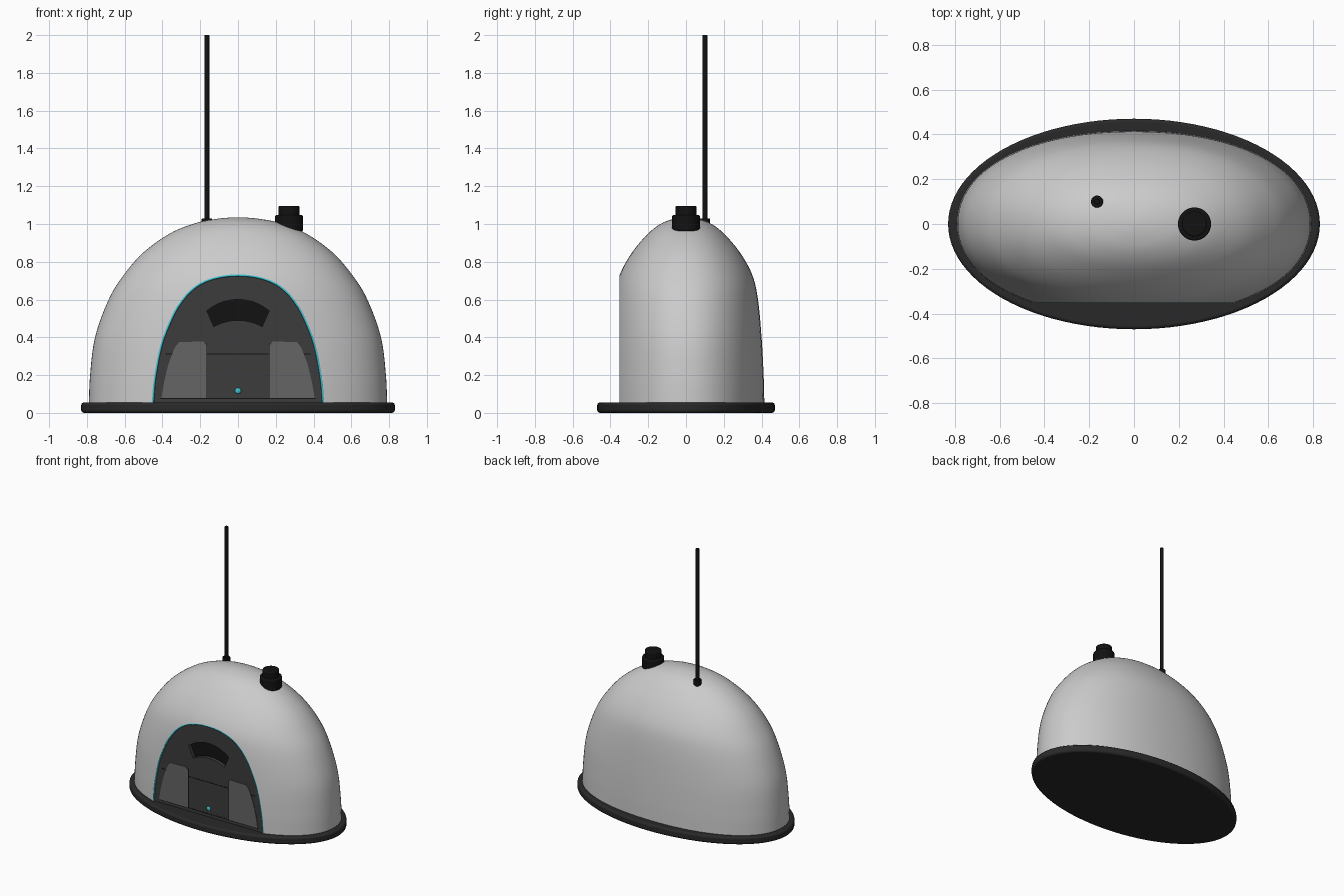
import bpy, bmesh, math
from mathutils import Vector

if "Cube" in bpy.data.objects:
    bpy.data.objects.remove(bpy.data.objects["Cube"])


def material(name, r, g, b):
    m = bpy.data.materials.new(name)
    m.diffuse_color = (r, g, b, 1)
    m.use_nodes = True
    m.node_tree.nodes["Principled BSDF"].inputs["Base Color"].default_value = m.diffuse_color
    return m


RUBBER = material("rubber", .022, .022, .022)
BLACK = material("black", .006, .006, .006)
DARK = material("dark_panel", .045, .045, .045)
MID = material("mid_grey", .13, .13, .13)
CYAN = material("cyan", .05, .55, .65)
FRONT = -.35


def finish(name, bm, mat=None, bevel=0, smooth=True):
    bmesh.ops.recalc_face_normals(bm, faces=bm.faces)
    me = bpy.data.meshes.new(name)
    bm.to_mesh(me)
    bm.free()
    ob = bpy.data.objects.new(name, me)
    bpy.context.collection.objects.link(ob)
    if mat:
        me.materials.append(mat)
    if smooth:
        bpy.ops.object.select_all(action='DESELECT')
        ob.select_set(True)
        bpy.context.view_layer.objects.active = ob
        bpy.ops.object.shade_smooth_by_angle(angle=math.radians(35))
    if bevel:
        b = ob.modifiers.new("bevel", 'BEVEL')
        b.width, b.segments, b.limit_method = bevel, 3, 'ANGLE'
    return ob


def cylinder(name, x, y, z0, z1, rx, ry, mat, bevel=0, n=48):
    bm = bmesh.new()
    bmesh.ops.create_cone(bm, cap_ends=True, segments=n, radius1=1, radius2=1, depth=1)
    for v in bm.verts:
        v.co = (x + v.co.x * rx, y + v.co.y * ry, z0 + (v.co.z + .5) * (z1 - z0))
    return finish(name, bm, mat, bevel)


def plate(name, pts, y0, y1, mat, bevel=0):
    """Extrude an x-z outline from y0 back to y1."""
    bm = bmesh.new()
    f = bm.faces.new([bm.verts.new((x, y0, z)) for x, z in pts])
    ext = bmesh.ops.extrude_face_region(bm, geom=[f])
    bmesh.ops.translate(bm, vec=(0, y1 - y0, 0),
                        verts=[g for g in ext['geom'] if isinstance(g, bmesh.types.BMVert)])
    return finish(name, bm, mat, bevel, smooth=False)


# Dome: superelliptic rings along a smooth profile (half width, half depth, height)
PROFILE = [Vector(p) for p in (
    (.79, .415, .045), (.783, .411, .2), (.757, .40, .4), (.685, .381, .6), (.605, .351, .73),
    (.50, .285, .85), (.36, .20, .95), (.23, .13, 1.003), (.115, .065, 1.027), (0, 0, 1.035))]


def spline(pts, steps):
    ext = [2 * pts[0] - pts[1]] + pts + [Vector((-pts[-2].x, -pts[-2].y, pts[-2].z))]
    out = []
    for i in range(1, len(ext) - 2):
        a, b, c, d = ext[i - 1:i + 3]
        for k in range(steps):
            t = k / steps
            out.append(.5 * (2 * b + (c - a) * t + (2 * a - 5 * b + 4 * c - d) * t * t
                             + (3 * b - a - 3 * c + d) * t ** 3))
    return out


N, P = 96, 2 / 2.15
bm = bmesh.new()
rings = []
for rx, ry, z in spline(PROFILE, 5):
    ring = []
    for i in range(N):
        a = 2 * math.pi * i / N
        c, s = math.cos(a), math.sin(a)
        ring.append(bm.verts.new((math.copysign(abs(c) ** P, c) * rx,
                                  math.copysign(abs(s) ** P, s) * ry, z)))
    rings.append(ring)
for lo, hi in zip(rings, rings[1:]):
    for i in range(N):
        j = (i + 1) % N
        bm.faces.new((lo[i], lo[j], hi[j], hi[i]))
top = bm.verts.new((0, 0, 1.035))
for i in range(N):
    bm.faces.new((rings[-1][i], rings[-1][(i + 1) % N], top))
# Slice the front flat and keep the arch outline for the panel
bmesh.ops.bisect_plane(bm, geom=bm.verts[:] + bm.edges[:] + bm.faces[:], dist=1e-6,
                       plane_co=(0, FRONT, 0), plane_no=(0, -1, 0), clear_outer=True)
arch = [(v.co.x, v.co.z) for v in bm.verts if abs(v.co.y - FRONT) < 1e-5]
arch.sort(key=lambda p: math.atan2(p[1] - .04, p[0]))
finish("dome_shell", bm)

# Base skirt
cylinder("base_skirt", 0, 0, 0, .055, .83, .47, RUBBER, .014, 96)

# Front panel with a recessed curved slot
PANEL = FRONT + .006
panel = plate("front_panel", arch, PANEL, PANEL + .06, DARK)


def arc(half, z_side, z_mid, n=16):
    h = z_mid - z_side
    r = (half * half + h * h) / (2 * h)
    a = math.asin(half / r)
    return [(r * math.sin(t), z_mid - r + r * math.cos(t))
            for t in (-a + 2 * a * k / n for k in range(n + 1))]


slot = arc(.165, .54, .60) + arc(.128, .457, .49)[::-1]
cutter = plate("slot_cutter", slot, PANEL - .02, PANEL + .035, BLACK)
cutter.hide_render = True
cutter.hide_set(True)
cut = panel.modifiers.new("slot", 'BOOLEAN')
cut.object, cut.operation, cut.solver = cutter, 'DIFFERENCE', 'EXACT'
plate("slot_floor", slot, PANEL + .025, PANEL + .04, BLACK)

# Cyan arch trim
cu = bpy.data.curves.new("arch_trim", 'CURVE')
cu.dimensions = '3D'
cu.bevel_depth, cu.bevel_resolution = .006, 2
sp = cu.splines.new('POLY')
sp.points.add(len(arch) - 1)
for p, (x, z) in zip(sp.points, arch):
    p.co = (x * .993, FRONT + .004, z - .004 * z / .73, 1)
cu.materials.append(CYAN)
bpy.context.collection.objects.link(bpy.data.objects.new("arch_trim", cu))

# Side pads, panel seams and button
PAD = [(.168, .08), (.405, .08), (.392, .16), (.368, .26), (.335, .345), (.312, .375), (.185, .378), (.168, .36)]
for side, s in (("left", -1), ("right", 1)):
    plate(side + "_pad", [(s * x, z) for x, z in PAD], PANEL - .004, PANEL + .01, MID)
    plate(side + "_seam", [(s * x, z) for x, z in ((.35, .308), (.385, .308), (.385, .314), (.35, .314))],
          PANEL - .001, PANEL + .01, BLACK)
    plate(side + "_pad_edge", [(s * x, z) for x, z in ((.163, .08), (.168, .08), (.168, .37), (.163, .37))],
          PANEL - .001, PANEL + .01, BLACK)
for name, w, z in (("middle_seam", .165, .311), ("lower_seam", .41, .077)):
    plate(name, [(-w, z - .003), (w, z - .003), (w, z + .003), (-w, z + .003)],
          PANEL - .001, PANEL + .01, BLACK)
bm = bmesh.new()
bmesh.ops.create_uvsphere(bm, u_segments=20, v_segments=12, radius=.016)
for v in bm.verts:
    v.co = (v.co.x, PANEL + v.co.y * .5, v.co.z + .117)
finish("button", bm, CYAN)

# Top knob and antenna
cylinder("knob_collar", .27, 0, .962, 1.047, .074, .074, BLACK, .008)
cylinder("knob_cap", .27, 0, 1.03, 1.095, .056, .056, BLACK, .006)
cylinder("antenna_collar", -.165, .1, .975, 1.03, .027, .027, BLACK, .004, 24)
cylinder("antenna_rod", -.165, .1, 1.0, 2.0, .013, .013, BLACK, .003, 20)
